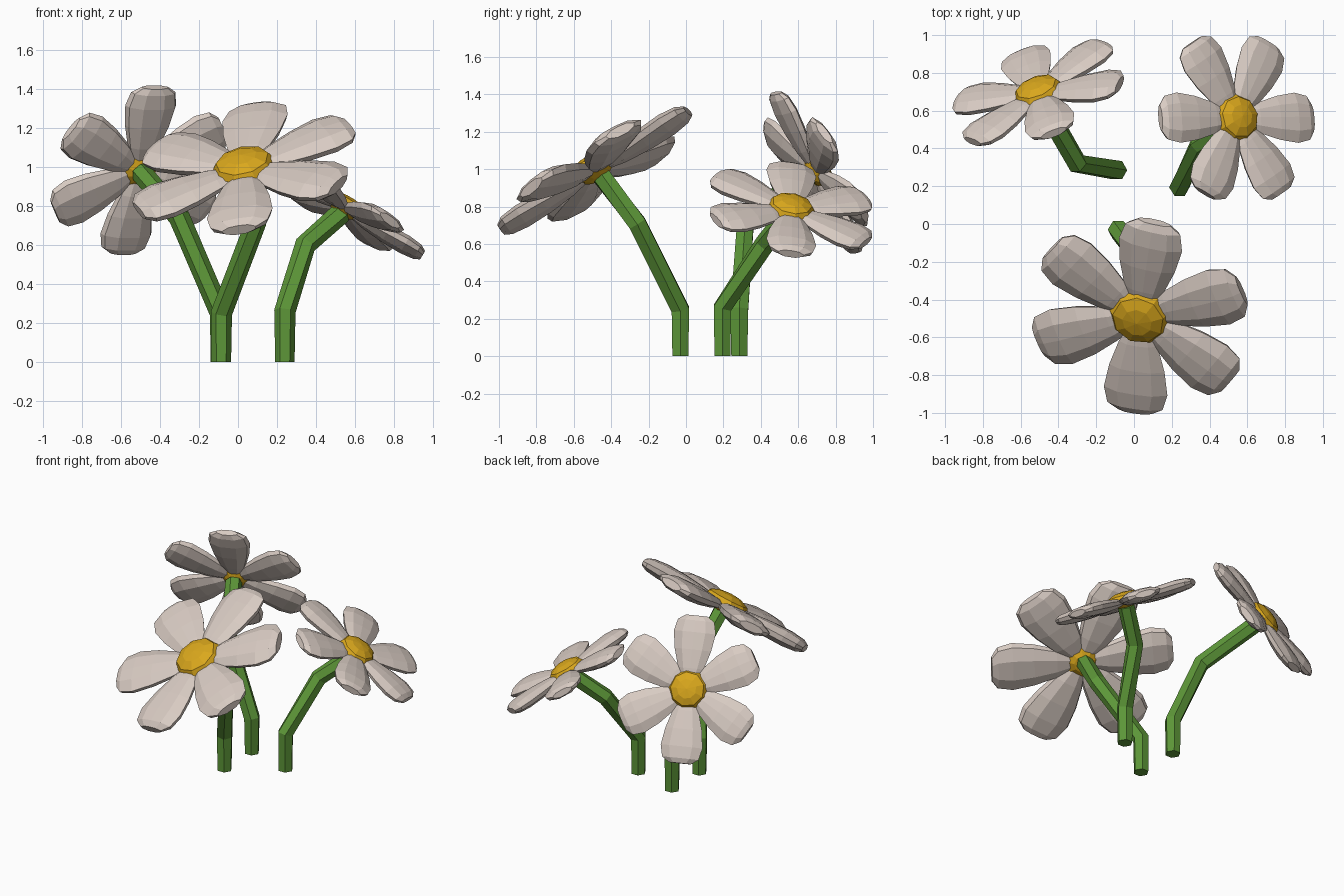
import bpy, bmesh
from math import cos, sin, pi, radians
from mathutils import Matrix, Vector

if "Cube" in bpy.data.objects:
    bpy.data.objects.remove(bpy.data.objects["Cube"])


def material(name, rgb):
    m = bpy.data.materials.new(name)
    m.diffuse_color = (*rgb, 1)
    m.use_nodes = True
    m.node_tree.nodes["Principled BSDF"].inputs["Base Color"].default_value = m.diffuse_color
    return m


PETAL = material("petal_white", (0.69, 0.60, 0.545))
CORE = material("core_yellow", (0.70, 0.39, 0.012))
GREEN = material("stem_green", (0.11, 0.31, 0.04))

# petal rings: distance from centre, half width, half thickness, height
RINGS = [(0.08, 0.065, 0.025, 0.004), (0.17, 0.105, 0.040, 0.004),
         (0.32, 0.150, 0.052, 0.006), (0.46, 0.172, 0.054, 0.008),
         (0.555, 0.150, 0.044, 0.008), (0.595, 0.090, 0.026, 0.006)]
SECTION = [(1, 0.25), (0.55, 0.9), (0, 1), (-0.55, 0.9), (-1, 0.25),
           (-0.9, -0.4), (-0.4, -1), (0.4, -1), (0.9, -0.4)]


def finish(name, bm, mat, matrix):
    bmesh.ops.recalc_face_normals(bm, faces=bm.faces)
    me = bpy.data.meshes.new(name)
    bm.to_mesh(me)
    bm.free()
    me.materials.append(mat)
    ob = bpy.data.objects.new(name, me)
    ob.matrix_world = matrix
    bpy.context.collection.objects.link(ob)
    return ob


def loft(bm, rings):
    """Skin a list of vertex rings and cap both ends."""
    n = len(rings[0])
    for p, q in zip(rings, rings[1:]):
        for i in range(n):
            j = (i + 1) % n
            bm.faces.new((p[i], p[j], q[j], q[i]))
    bm.faces.new(rings[0])
    bm.faces.new(rings[-1])


def petals(name, matrix, offsets):
    bm = bmesh.new()
    for k in range(6):
        turn = Matrix.Rotation(k * pi / 3 + radians(offsets[k]), 3, 'Z')
        loft(bm, [[bm.verts.new(turn @ Vector((r, w * a, h + t * b)))
                   for a, b in SECTION] for r, w, t, h in RINGS])
    return finish(name, bm, PETAL, matrix)


def core(name, matrix, radius):
    bm = bmesh.new()
    bmesh.ops.create_uvsphere(bm, u_segments=9, v_segments=6, radius=1)
    for v in bm.verts:  # domed top, narrow underside
        k = radius * (0.75 if v.co.z < -0.1 else 1)
        v.co = (v.co.x * k, v.co.y * k, v.co.z * 0.07 + 0.022)
    return finish(name, bm, CORE, matrix)


def stem(name, points, radius=0.055, sides=6):
    pts = [Vector(p) for p in points]
    bm = bmesh.new()
    rings = []
    for i, p in enumerate(pts):
        d_in = (p - pts[i - 1]).normalized() if i else Vector((0, 0, 1))
        d_out = (pts[i + 1] - p).normalized() if i < len(pts) - 1 else d_in
        t = (d_in + d_out).normalized()
        u = Vector((0, 1, 0)).cross(t).normalized()
        v = t.cross(u)
        r = radius if i else radius * 0.9
        rings.append([bm.verts.new(p + r * (u * cos(2 * pi * k / sides)
                                            + v * sin(2 * pi * k / sides)))
                      for k in range(sides)])
    loft(bm, rings)
    return finish(name, bm, GREEN, Matrix())


# name, centre, facing direction, first petal direction, scale, petal offsets, stem path
FLOWERS = [
    ("front", (0.033, -0.482, 0.985), (-0.21, -0.51, 0.84), (0.075, 0.49, 0.32), 1.0,
     (0, 0, 0, 5, 3, 0),
     [(-0.085, -0.03, 0), (-0.085, -0.03, 0.25), (0.09, -0.26, 0.71), (0.04, -0.45, 0.96)]),
    ("back", (-0.505, 0.69, 0.98), (-0.32, 0.82, 0.475), (0.165, -0.43, 0.84), 0.81,
     (0, 0, 0, 0, 0, 0),
     [(-0.09, 0.285, 0), (-0.09, 0.285, 0.25), (-0.30, 0.32, 0.74), (-0.495, 0.66, 0.97)]),
    ("side", (0.54, 0.56, 0.78), (0.50, 0.17, 0.85), (1, 0, -0.58), 0.785,
     (0, 0, 0, 0, 0, 0),
     [(0.24, 0.195, 0), (0.24, 0.195, 0.26), (0.345, 0.42, 0.60), (0.53, 0.55, 0.765)]),
]

for name, centre, normal, ref, s, offsets, path in FLOWERS:
    n = Vector(normal).normalized()
    x = Vector(ref)
    x = (x - n * x.dot(n)).normalized()
    y = n.cross(x)
    rot = Matrix((x, y, n)).transposed().to_4x4()
    m = Matrix.Translation(centre) @ rot @ Matrix.Scale(s, 4)
    petals(name + "_petals", m, offsets)
    core(name + "_flower_core", m, 0.16)
    stem(name + "_stem", path)
